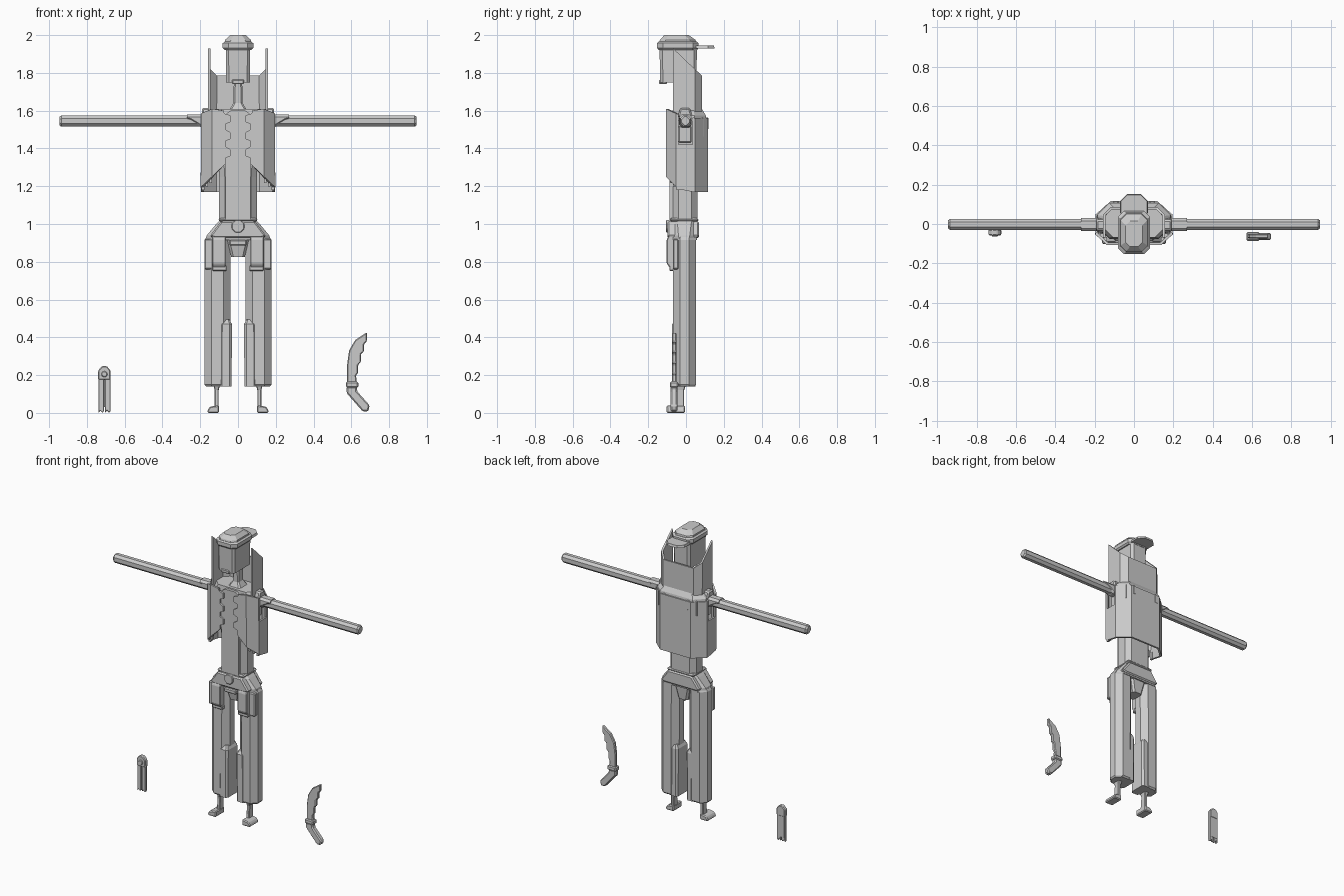
import bpy, bmesh, math


def finish(name, bm, bevel=0.0):
    bmesh.ops.remove_doubles(bm, verts=bm.verts, dist=1e-5)
    bmesh.ops.recalc_face_normals(bm, faces=bm.faces)
    me = bpy.data.meshes.new(name)
    bm.to_mesh(me)
    bm.free()
    ob = bpy.data.objects.new(name, me)
    bpy.context.collection.objects.link(ob)
    if bevel:
        m = ob.modifiers.new("bevel", 'BEVEL')
        m.width, m.segments, m.limit_method = bevel, 1, 'ANGLE'
    return ob


def loft(name, rings, bevel=0.0):
    """Closed solid through matching rings of 3D points."""
    bm = bmesh.new()
    vs = [[bm.verts.new(p) for p in r] for r in rings]
    n = len(vs[0])
    for a, b in zip(vs, vs[1:]):
        for i in range(n):
            j = (i + 1) % n
            bm.faces.new((a[i], a[j], b[j], b[i]))
    bm.faces.new(vs[0][::-1])
    bm.faces.new(vs[-1])
    return finish(name, bm, bevel)


def octo(x0, x1, y0, y1, c):
    return [(x0 + c, y0), (x1 - c, y0), (x1, y0 + c), (x1, y1 - c),
            (x1 - c, y1), (x0 + c, y1), (x0, y1 - c), (x0, y0 + c)]


def tower(name, levels, bevel=0.0):
    """Octagonal column; levels are (z, x0, x1, y0, y1, chamfer)."""
    return loft(name, [[(x, y, l[0]) for x, y in octo(*l[1:])] for l in levels], bevel)


def box(name, x0, x1, y0, y1, z0, z1, bevel=0.0):
    q = [(x0, y0), (x1, y0), (x1, y1), (x0, y1)]
    return loft(name, [[(x, y, z) for x, y in q] for z in (z0, z1)], bevel)


def plate(name, pts, y0, y1, s=1, bevel=0.0):
    """Outline in x/z extruded along y."""
    return loft(name, [[(s * x, y, z) for x, z in pts] for y in (y0, y1)], bevel)


def side_plate(name, pts, x0, x1, bevel=0.0):
    """Outline in y/z extruded along x."""
    return loft(name, [[(x, y, z) for y, z in pts] for x in (x0, x1)], bevel)


def shell(name, faces, thickness):
    """Right-half sheet, mirrored and thickened."""
    bm = bmesh.new()
    for f in faces:
        bm.faces.new([bm.verts.new(p) for p in f])
    ob = finish(name, bm)
    m = ob.modifiers.new("mirror", 'MIRROR')
    m.use_clip = True
    m = ob.modifiers.new("solid", 'SOLIDIFY')
    m.thickness, m.offset, m.use_even_offset = thickness, 0, True
    return ob


def wall(a, b):
    return [(a[0], a[1], a[2]), (b[0], b[1], b[2]), (b[0], b[1], b[3]), (a[0], a[1], a[3])]


# Head, backwards cap and neck
tower("head", [(1.75, -.063, .063, -.137, .055, .015), (1.935, -.065, .065, -.14, .058, .015)])
tower("cap_band", [(1.922, -.072, .072, -.145, .06, .025), (1.932, -.081, .081, -.153, .066, .03),
                   (1.957, -.081, .081, -.153, .066, .03), (1.965, -.07, .07, -.145, .058, .028)])
tower("cap_crown", [(1.96, -.07, .07, -.143, .055, .03), (1.975, -.068, .068, -.138, .05, .03),
                    (2.0, -.042, .042, -.115, .015, .022)])
tower("cap_brim", [(1.928, -.07, .07, .02, .152, .035), (1.944, -.066, .066, .02, .148, .033)])
box("chin", -.032, .032, -.142, -.1, 1.74, 1.765, .005)
tower("neck", [(1.6, -.05, .05, -.05, .05, .012), (1.64, -.024, .024, -.03, .03, .008),
               (1.76, -.022, .022, -.03, .03, .008)])

# Tall open collar with a slanted rim
c = [(.152, -.068, 1.58, 1.93), (.152, .045, 1.58, 1.82), (.115, .08, 1.58, 1.785), (0, .08, 1.58, 1.785)]
shell("collar", [wall(a, b) for a, b in zip(c, c[1:])], .012)

# Inner torso and shirt front
tower("torso", [(1.0, -.1, .1, -.07, .06, .03), (1.25, -.1, .1, -.07, .06, .03),
                (1.58, -.12, .12, -.07, .07, .03), (1.6, -.1, .1, -.06, .06, .03)])
plate("shirt_front", [(-.065, 1.02), (.065, 1.02), (.065, 1.32), (.08, 1.36), (.08, 1.57),
                      (.04, 1.6), (-.04, 1.6), (-.08, 1.57), (-.08, 1.36), (-.065, 1.32)], -.088, -.05)
tower("yoke", [(1.545, -.19, .19, -.075, .11, .065), (1.575, -.185, .185, -.072, .105, .06),
               (1.608, -.15, .15, -.068, .085, .045)])

# Jacket with notched lapels, cutaway front and open armholes
Y = -.1
A, B = (.135, Y, 1.25, 1.61), (.19, -.05, 1.195, 1.585)
H0, H1 = (.19, -.04, 1.185, 1.58), (.19, .035, 1.17, 1.565)
C, D, E = (.19, .045, 1.17, 1.56), (.115, .11, 1.17, 1.56), (0, .11, 1.17, 1.56)
lapel = [(.135, Y, 1.61), (.075, Y, 1.60), (.072, Y, 1.585)]
for z in (1.555, 1.465, 1.375):
    lapel += [(.04, Y, z + .02), (.04, Y, z - .015), (.065, Y, z - .025), (.065, Y, z - .055)]
lapel += [(.065, Y, 1.32), (.135, Y, 1.25)]
shell("jacket", [lapel, wall(A, B), wall(B, H0), wall(H0[:3] + (1.42,), H1[:3] + (1.42,)),
                 wall(H1, C), wall(C, D), wall(D, E)], .013)

for s, side in ((1, "right"), (-1, "left")):
    # Arm, shoulder cuff and armhole trim
    loft(side + "_arm", [[(s * x, y, z) for y, z in octo(-.03 + i, .026 - i, 1.515 + i, 1.575 - i, .016)]
                         for x, i in ((.15, 0), (.935, 0), (.945, .007))])
    loft(side + "_shoulder", [[(s * x, y, z) for y, z in octo(-.036, .03, z0, 1.58, .014)]
                              for x, z0 in ((.14, 1.51), (.195, 1.512), (.25, 1.545), (.27, 1.55))])
    side_plate(side + "_shoulder_cap", [(-.045, 1.565), (-.03, 1.615), (.02, 1.615), (.035, 1.565)],
               s * .15, s * .19, .008)
    box(side + "_armhole_lining", *sorted((s * .12, s * .165)), -.04, .03, 1.43, 1.52, .006)
    # Stepped trim at the back of the shoulder
    for i in range(3):
        box(side + "_back_trim", *sorted((s * (.08 + .022 * i), s * (.105 + .022 * i))),
            .08 - .012 * i, .118 - .012 * i, 1.50 - .02 * i, 1.565, .004)
    # Stepped hem inside the open jacket front
    for i in range(3):
        box(side + "_hem_step", *sorted((s * (.178 - .02 * i), s * (.192 - .02 * i))),
            -.05 - .018 * i, -.03 - .018 * i, 1.18 + .018 * i, 1.23 + .018 * i)

    # Leg with raised thigh panel and knee-height inner flare
    def lv(z, x0, x1, y0, y1, ch):
        return (z,) + tuple(sorted((s * x0, s * x1))) + (y0, y1, ch)
    tower(side + "_leg", [lv(.14, .05, .17, -.06, .045, .03), lv(.15, .042, .177, -.07, .054, .037),
                          lv(.915, .038, .177, -.07, .054, .037), lv(.93, .045, .168, -.065, .05, .035)])
    tower(side + "_inner_flare", [lv(.14, .034, .098, -.073, .05, .012),
                                  lv(.47, .032, .095, -.073, .05, .012),
                                  lv(.495, .045, .085, -.055, .04, .008)])
    side_plate(side + "_thigh_panel", [(-.06, .75), (-.075, .755), (-.102, .79), (-.102, .92),
                                       (-.09, .94), (-.05, .94)], s * .065, s * .137, .005)
    box(side + "_thigh_tab", *sorted((s * .06, s * .137)), -.088, -.06, .752, .78, .004)
    side_plate(side + "_thigh_side", [(-.07, .76), (-.07, .92), (-.04, .92), (-.04, .76)],
               s * .13, s * .178, .006)
    # Ankle and small wedge foot
    tower(side + "_ankle", [lv(.01, .102, .124, -.06, -.01, .004), lv(.12, .102, .124, -.05, -.01, .004),
                            lv(.15, .095, .13, -.06, 0, .004)])
    plate(side + "_foot", [(.1, 0), (.162, 0), (.162, .014), (.148, .034), (.1, .04)],
          -.102, -.005, s, .006)

# Hips, crotch, belt and round buckle
tower("hips", [(.915, -.17, .17, -.075, .058, .04), (.94, -.165, .165, -.08, .06, .04),
               (1.0, -.115, .115, -.08, .062, .035), (1.015, -.1, .1, -.07, .06, .03)])
plate("front_belt", [(-.15, .935), (-.12, .925), (.12, .925), (.15, .935), (.09, 1.015), (-.09, 1.015)],
      -.098, .068, 1, .008)
box("waist_ring", -.102, .102, -.085, .065, 1.012, 1.032, .008)
tower("crotch", [(.825, -.036, .036, -.05, .04, .012), (.93, -.06, .06, -.07, .05, .012)])
box("belt_tab", -.045, .045, -.09, -.05, .885, .915, .006)


def disc(name, x, z, r, y0, y1):
    a = [math.tau * (i + .5) / 8 for i in range(8)]
    return plate(name, [(x + r * math.cos(t), z + r * math.sin(t)) for t in a], y0, y1, 1, .004)


disc("buckle", 0, .988, .036, -.106, -.06)

# Folding two-pronged tool on the left
for x in (-.739, -.704):
    plate("tool_prong", [(x, .0), (x + .01, .012), (x + .022, .0), (x + .03, .012), (x + .03, .19), (x, .19)],
          -.054, -.032, 1, .003)
box("tool_back", -.735, -.678, -.042, -.03, .03, .2)
plate("tool_head", [(-.74, .175), (-.675, .175), (-.675, .225), (-.695, .248), (-.72, .248), (-.74, .225)],
      -.058, -.028, 1, .005)
disc("tool_pivot", -.7075, .205, .017, -.064, -.05)

# Curved knife with stepped edge on the right
plate("knife_handle", [(.575, .14), (.575, .105), (.66, .008), (.69, .008), (.697, .04), (.63, .115), (.63, .14)],
      -.082, -.045, 1, .007)
box("knife_guard", .571, .637, -.086, -.041, .135, .165, .006)
plate("knife_blade", [(.577, .16), (.577, .25), (.588, .33), (.62, .385), (.682, .427), (.682, .378),
                      (.667, .365), (.667, .325), (.65, .31), (.65, .268), (.636, .255), (.636, .21),
                      (.625, .2), (.628, .16)], -.073, -.05, 1, .005)
